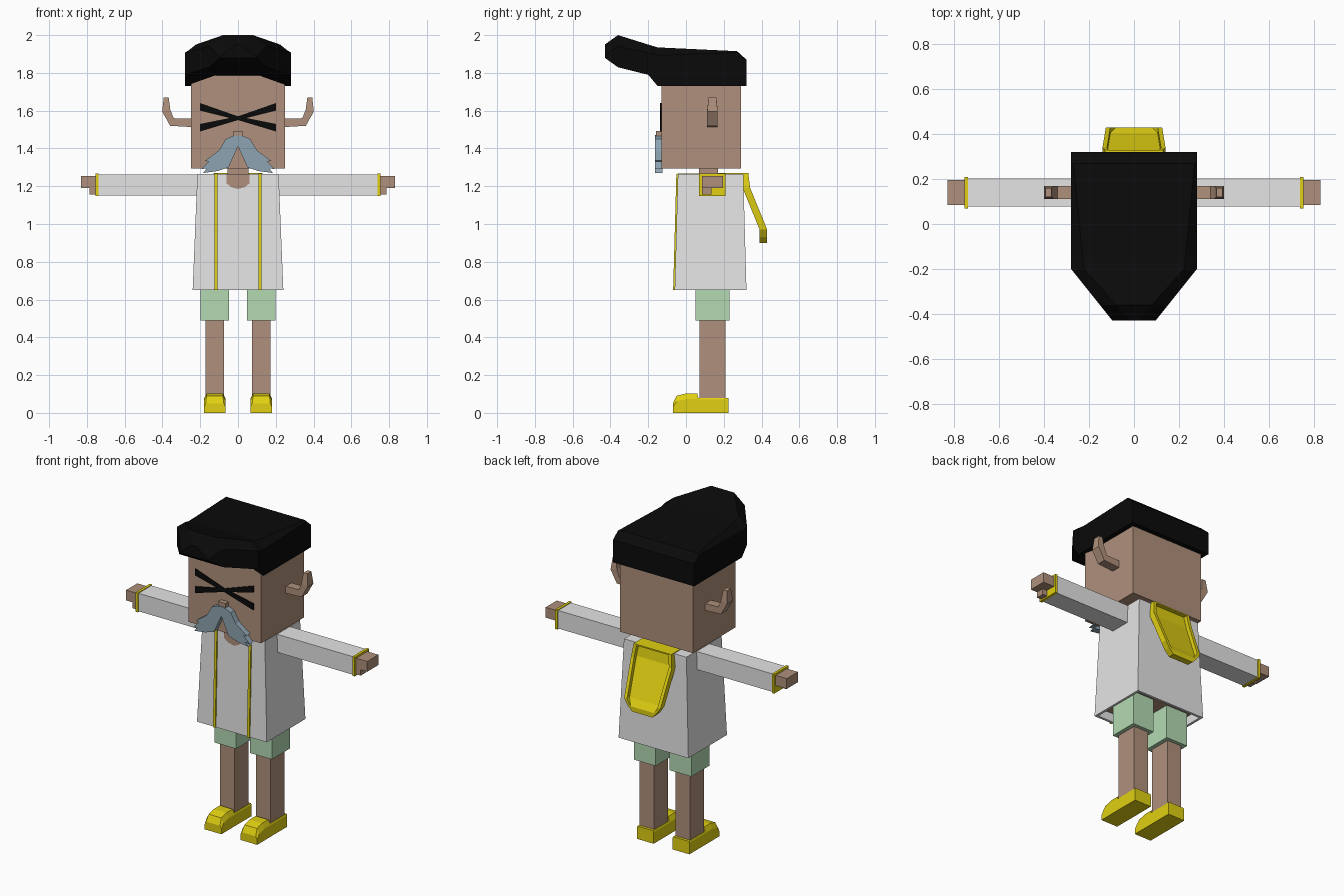
import bpy
import bmesh
from mathutils import Vector

cube = bpy.data.objects.get("Cube")
if cube:
    bpy.data.objects.remove(cube, do_unlink=True)


def material(name, red, green, blue):
    mat = bpy.data.materials.new(name)
    mat.use_nodes = True
    colour = (red, green, blue, 1)
    mat.diffuse_color = colour
    mat.node_tree.nodes["Principled BSDF"].inputs["Base Color"].default_value = colour
    return mat


skin = material("skin", 0.43, 0.28, 0.2)
white = material("robe white", 0.78, 0.78, 0.78)
yellow = material("yellow trim", 0.75, 0.63, 0.006)
green = material("pale green", 0.45, 0.7, 0.45)
grey = material("blue grey", 0.27, 0.37, 0.44)
black = material("black", 0.003, 0.003, 0.003)


def loft(name, mat, rings, mirrored=False):
    """Join rings of equal point counts into a capped flat shaded solid."""
    bm = bmesh.new()
    loops = [[bm.verts.new(point) for point in ring] for ring in rings]
    for lower, upper in zip(loops, loops[1:]):
        for i in range(len(lower)):
            bm.faces.new((lower[i - 1], lower[i], upper[i], upper[i - 1]))
    bm.faces.new(loops[0])
    bm.faces.new(loops[-1])
    bmesh.ops.recalc_face_normals(bm, faces=bm.faces[:])
    mesh = bpy.data.meshes.new(name)
    bm.to_mesh(mesh)
    bm.free()
    mesh.materials.append(mat)
    part = bpy.data.objects.new(name, mesh)
    bpy.context.collection.objects.link(part)
    if mirrored:
        part.modifiers.new("other side", "MIRROR").use_axis[0] = True
    return part


def rectangle(x, y, half_x, half_y, z):
    return [(x + i * half_x, y + j * half_y, z)
            for i, j in ((-1, -1), (1, -1), (1, 1), (-1, 1))]


def box(name, mat, x, y, z, half_x, half_y, half_z, mirrored=False):
    rings = [rectangle(x, y, half_x, half_y, z + side * half_z) for side in (-1, 1)]
    return loft(name, mat, rings, mirrored)


def plate(name, mat, outline, front, depth, mirrored=False):
    """Extrude an x-z outline backwards from its front."""
    rings = [[(x, y, z) for x, z in outline] for y in (front, front + depth)]
    return loft(name, mat, rings, mirrored)


def symmetric(half, y):
    """Close a half section in x-z by reflecting it."""
    return [(x, y, z) for x, z in half] + [(-x, y, z) for x, z in reversed(half)]


# Shared positions
body_y = 0.13
limb_y = 0.14
leg_x = 0.123
arm_z = 1.207
collar_z = 1.265
face_y = -0.13
trim_x = 0.117

# Head, neck and nose
box("head", skin, 0, 0.08, 1.55, 0.25, 0.21, 0.255)
box("neck", skin, 0, 0.12, 1.25, 0.055, 0.05, 0.06)
box("nose", skin, 0, face_y, 1.478, 0.025, 0.03, 0.015)

# Swept hair: narrows and gains a chamfer towards the front
hair_back = 0.32
hair_rings = []
for y, bottom, top in [(hair_back, 1.73, 1.87), (0.27, 1.73, 1.915), (-0.15, 1.73, 1.935),
                       (-0.2, 1.79, 1.95), (-0.36, 1.83, 2), (-0.43, 1.88, 1.95)]:
    width = 0.28 + min(0, y + 0.2) * 0.8
    chamfer = (hair_back - y) / 10 + 0.005
    fringe = max(bottom, 1.79) if y < 0 else bottom
    hair_rings.append(symmetric([(width * 0.4, fringe), (width, bottom),
                                 (width, top - chamfer * 0.8), (width - chamfer, top)], y))
loft("hair", black, hair_rings)

# Squeezed eyes: two crossed strokes, thinner at the middle
eye_z = 1.56
for name, lift in (("upper_eye_stroke", 0.06), ("lower_eye_stroke", -0.05)):
    outer = eye_z + lift
    plate(name, black, [(0, eye_z - 0.01), (0.2, outer - 0.02), (0.2, outer + 0.02),
                        (0, eye_z + 0.01)], face_y - 0.007, 0.01, mirrored=True)

# Moustache with ragged tips
plate("moustache", grey, [(0, 1.47), (0.03, 1.465), (0.065, 1.45), (0.1, 1.39), (0.175, 1.335),
                          (0.155, 1.33), (0.195, 1.29), (0.165, 1.295), (0.185, 1.27),
                          (0.11, 1.28), (0.05, 1.3), (0, 1.41)],
      face_y - 0.035, 0.04, mirrored=True)

# Upturned ears swept along a bent path
path = [Vector(point) for point in ((0.24, 1.535), (0.35, 1.54), (0.38, 1.6), (0.38, 1.67))]
ear_rings = []
for i, point in enumerate(path):
    along = path[min(i + 1, len(path) - 1)] - path[max(i - 1, 0)]
    tip = point == path[-1]
    across = along.orthogonal().normalized() * (0.013 if tip else 0.022)
    depth = 0.02 if tip else 0.028
    low, high = point - across, point + across
    ear_rings.append([(corner.x, limb_y + offset, corner.y) for corner, offset in
                      ((low, -depth), (high, -depth), (high, depth), (low, depth))])
loft("ear", skin, ear_rings, mirrored=True)

# Robe: tapered box with a recessed underside showing the body
hem_z = 0.65
robe = loft("robe", white, [rectangle(0, body_y, 0.22, 0.17, hem_z + 0.05),
                            rectangle(0, body_y, 0.225, 0.175, hem_z),
                            rectangle(0, body_y, 0.24, 0.19, hem_z),
                            rectangle(0, body_y, 0.215, 0.173, collar_z)])
robe.data.materials.append(skin)
for face in robe.data.polygons:
    if face.normal.z < -0.9 and face.center.z > hem_z + 0.01:
        face.material_index = 1

# Bare chest at the collar
plate("chest_opening", skin, [(0, collar_z), (0.06, collar_z), (0.06, 1.215), (0.035, 1.195),
                              (0, 1.185)], -0.05, 0.02, mirrored=True)

# Yellow trim down the front and over the shoulders
trim_half = 0.008
loft("front_trim", yellow, [rectangle(trim_x, body_y - 0.19, trim_half, trim_half, hem_z),
                            rectangle(trim_x, body_y - 0.173, trim_half, trim_half, collar_z)],
     mirrored=True)
box("shoulder_trim", yellow, trim_x, body_y, collar_z, trim_half, 0.175, 0.003, mirrored=True)

# Hood hanging behind, a rimmed pocket that closes at its tip
hood_rings = []
for z, y, width in [(collar_z, 0.33, 0.13), (1.19, 0.34, 0.14), (0.97, 0.43, 0.125),
                    (0.93, 0.43, 0.1), (0.9, 0.43, 0.07)]:
    rim = width - 0.02
    floor = y - 0.025 if z > 0.95 else y
    half = [(width, y - 0.04), (width, y), (rim, y), (rim, floor)]
    hood_rings.append([(x, depth, z) for x, depth in half] +
                      [(-x, depth, z) for x, depth in reversed(half)])
loft("hood", yellow, hood_rings)
box("hood_collar", yellow, 0, 0.25, collar_z, 0.13, 0.08, 0.004)

# Arms
box("sleeve", white, 0.47, limb_y, arm_z, 0.27, 0.063, 0.056, mirrored=True)
box("cuff", yellow, 0.746, limb_y, arm_z, trim_half, 0.07, 0.06, mirrored=True)
box("hand", skin, 0.79, limb_y, 1.223, 0.04, 0.055, 0.032, mirrored=True)
box("thumb", skin, 0.76, limb_y - 0.03, 1.175, 0.025, 0.025, 0.02, mirrored=True)

# Legs
box("shorts_leg", green, leg_x, limb_y, 0.6, 0.075, 0.09, 0.11, mirrored=True)
box("leg", skin, leg_x, limb_y, 0.29, 0.05, 0.068, 0.22, mirrored=True)

# Shoes: low heel, then a raised and rounded toe
shoe_half = 0.058
shoe_rings = []
for y, top, chamfer in [(0.225, 0.08, 0.004), (0.065, 0.08, 0.004), (0.06, 0.103, 0.015),
                        (0, 0.103, 0.015), (-0.05, 0.09, 0.015), (-0.07, 0.05, 0.01)]:
    half = [(shoe_half, 0), (shoe_half, top - chamfer * 2), (shoe_half - chamfer, top)]
    shoe_rings.append([(leg_x + x, depth, z) for x, depth, z in symmetric(half, y)])
loft("shoe", yellow, shoe_rings, mirrored=True)
